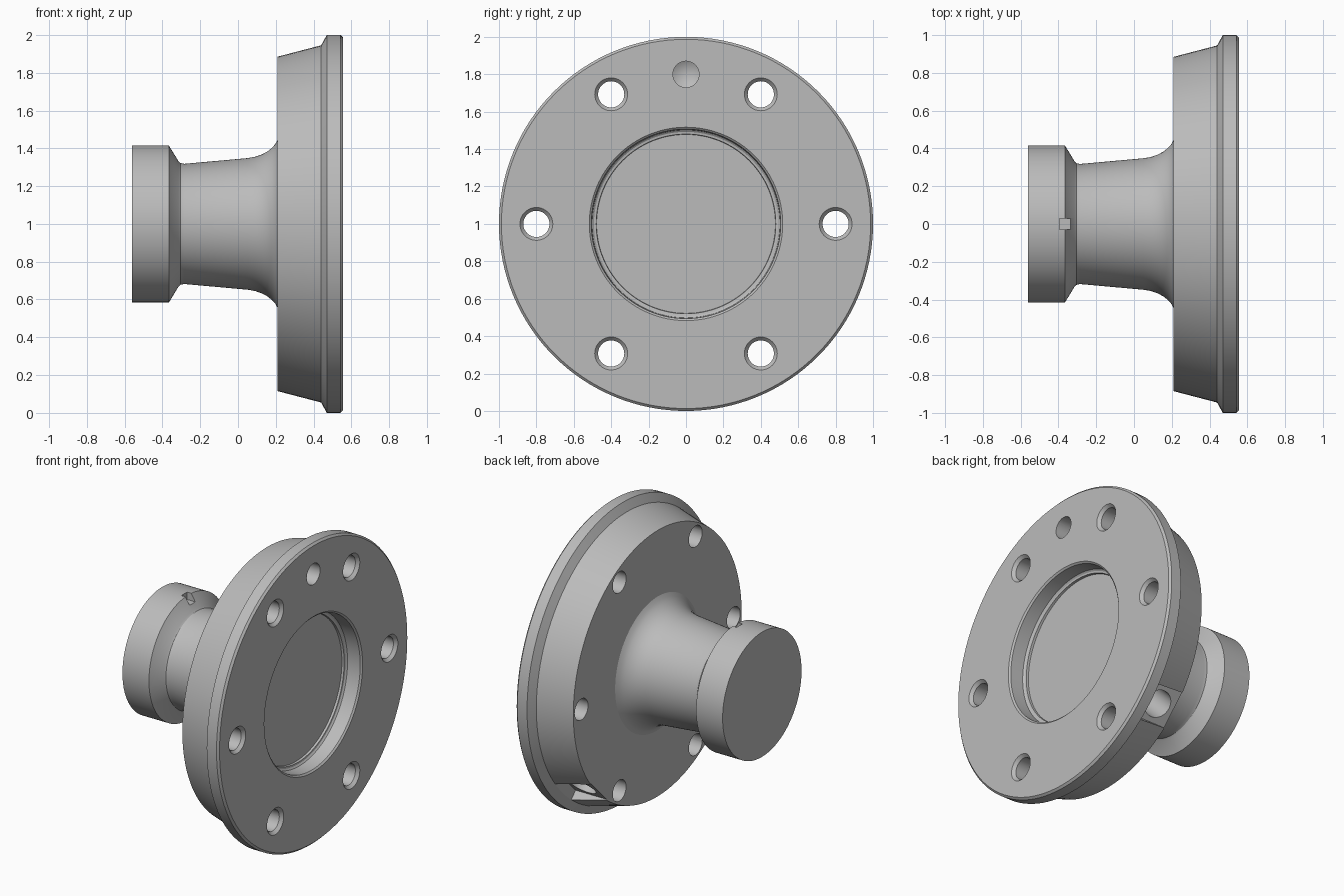
import bpy, bmesh, math
from mathutils import Matrix, Vector

if "Cube" in bpy.data.objects:
    bpy.data.objects.remove(bpy.data.objects["Cube"])

SEG = 128
AXIS_Z = 1.0
FACE = 0.555      # x of the flange face
REAR = 0.21       # x of the rear face of the disc

grey = bpy.data.materials.new("light grey")
grey.diffuse_color = (0.5, 0.5, 0.5, 1)
grey.use_nodes = True
grey.node_tree.nodes["Principled BSDF"].inputs["Base Color"].default_value = grey.diffuse_color


def lathe(name, profile, matrix, segments):
    """Revolve (distance along axis, radius) points; the local axis is x."""
    bm = bmesh.new()
    rings = []
    for x, r in profile:
        if r == 0:
            rings.append([bm.verts.new((x, 0, 0))])
        else:
            rings.append([bm.verts.new((x, r * math.cos(2 * math.pi * i / segments),
                                        r * math.sin(2 * math.pi * i / segments)))
                          for i in range(segments)])
    for a, b in zip(rings, rings[1:]):
        for i in range(segments):
            j = (i + 1) % segments
            if len(a) == 1:
                bm.faces.new((a[0], b[i], b[j]))
            elif len(b) == 1:
                bm.faces.new((a[i], b[0], a[j]))
            else:
                bm.faces.new((a[i], b[i], b[j], a[j]))
    bmesh.ops.recalc_face_normals(bm, faces=bm.faces)
    return finish(name, bm, matrix)


def box(name, lo, hi, matrix):
    bm = bmesh.new()
    bmesh.ops.create_cube(bm, size=1)
    for v in bm.verts:
        v.co = [l + (c + 0.5) * (h - l) for c, l, h in zip(v.co, lo, hi)]
    return finish(name, bm, matrix)


def finish(name, bm, matrix):
    bm.transform(matrix)
    mesh = bpy.data.meshes.new(name)
    bm.to_mesh(mesh)
    bm.free()
    mesh.materials.append(grey)
    obj = bpy.data.objects.new(name, mesh)
    bpy.context.collection.objects.link(obj)
    return obj


def at(y=0, z=0):
    return Matrix.Translation((0, y, AXIS_Z + z))


# Body: collar, tapered neck with fillet, disc, flange lip and front recess
body = lathe("flanged_hub", [
    (-0.56, 0), (-0.56, 0.415), (-0.365, 0.415), (-0.315, 0.332), (-0.305, 0.322),
    (-0.285, 0.318), (0.05, 0.348), (0.09, 0.355), (0.125, 0.367), (0.155, 0.383),
    (0.18, 0.403), (0.197, 0.422), (REAR, 0.445),
    (REAR, 0.885), (0.44, 0.945), (0.47, 1.0), (0.542, 1.0), (FACE, 0.987),
    (FACE, 0.517), (0.545, 0.506), (0.455, 0.502), (0.447, 0.492), (0.445, 0.48),
    (0.43, 0.478), (0.43, 0)], at(), SEG)

cutters = []

# Six bolt holes, countersunk on the flange face
for k in range(6):
    a = math.radians(60 * k)
    cutters.append(lathe("bolt_hole_cutter", [
        (0.1, 0), (0.1, 0.07), (FACE - 0.02, 0.07), (FACE, 0.088), (0.7, 0.088), (0.7, 0)],
        at(0.8 * math.cos(a), 0.8 * math.sin(a)), 40))

# Blind locating hole with a conical bottom
cutters.append(lathe("locating_hole_cutter", [
    (0.39, 0), (0.43, 0.07), (0.7, 0.07), (0.7, 0)], at(0, 0.8), 40))

# Radial port with a flat seat on the lower rim
radial = at() @ Matrix.Rotation(math.radians(-45), 4, 'X')
cutters.append(box("port_seat_cutter", (0.1, 0.872, -0.12), (0.44, 1.2, 0.12), radial))
port = radial @ Matrix.Translation((0.33, 0, 0)) @ Matrix.Rotation(math.radians(90), 4, 'Z')
cutters.append(lathe("port_cutter", [
    (0.5, 0), (0.55, 0.088), (1.2, 0.088), (1.2, 0)], port, 40))

# Small timing notch on top of the collar edge
cutters.append(box("notch_cutter", (-0.395, -0.03, 0.365), (-0.30, 0.03, 0.5), at()))

bpy.context.view_layer.objects.active = body
body.select_set(True)
for c in cutters:
    mod = body.modifiers.new("cut", 'BOOLEAN')
    mod.operation = 'DIFFERENCE'
    mod.solver = 'EXACT'
    mod.object = c
    bpy.ops.object.modifier_apply(modifier=mod.name)
    bpy.data.objects.remove(c, do_unlink=True)

bpy.ops.object.shade_smooth_by_angle(angle=math.radians(25))
